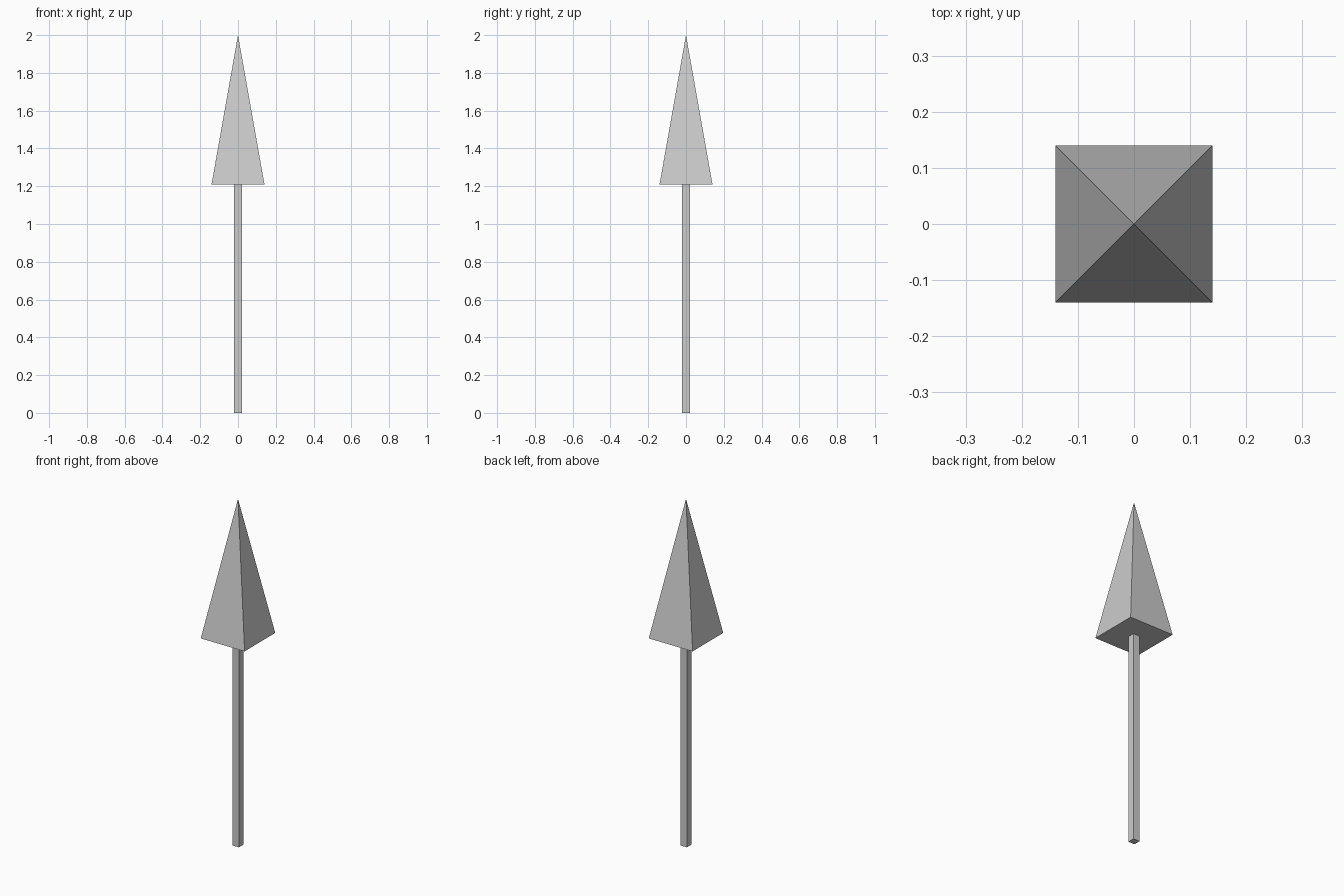
import bpy
import math

if "Cube" in bpy.data.objects:
    bpy.data.objects.remove(bpy.data.objects["Cube"])

SHAFT_WIDTH = 0.04
HEAD_WIDTH = 0.28
HEAD_BASE = 1.21
TOTAL_HEIGHT = 2.0

# Square shaft, from the ground to the underside of the head
bpy.ops.mesh.primitive_cube_add(size=1, location=(0, 0, HEAD_BASE / 2))
shaft = bpy.context.object
shaft.name = "shaft"
shaft.scale = (SHAFT_WIDTH, SHAFT_WIDTH, HEAD_BASE)
bpy.ops.object.transform_apply(location=False, rotation=False, scale=True)

# Four-sided pyramid head, turned so its sides face the axes
head_height = TOTAL_HEIGHT - HEAD_BASE
bpy.ops.mesh.primitive_cone_add(
    vertices=4, radius1=HEAD_WIDTH / math.sqrt(2), radius2=0,
    depth=head_height, location=(0, 0, HEAD_BASE + head_height / 2),
    rotation=(0, 0, math.pi / 4))
head = bpy.context.object
head.name = "pyramid_head"
bpy.ops.object.transform_apply(location=False, rotation=True, scale=False)
